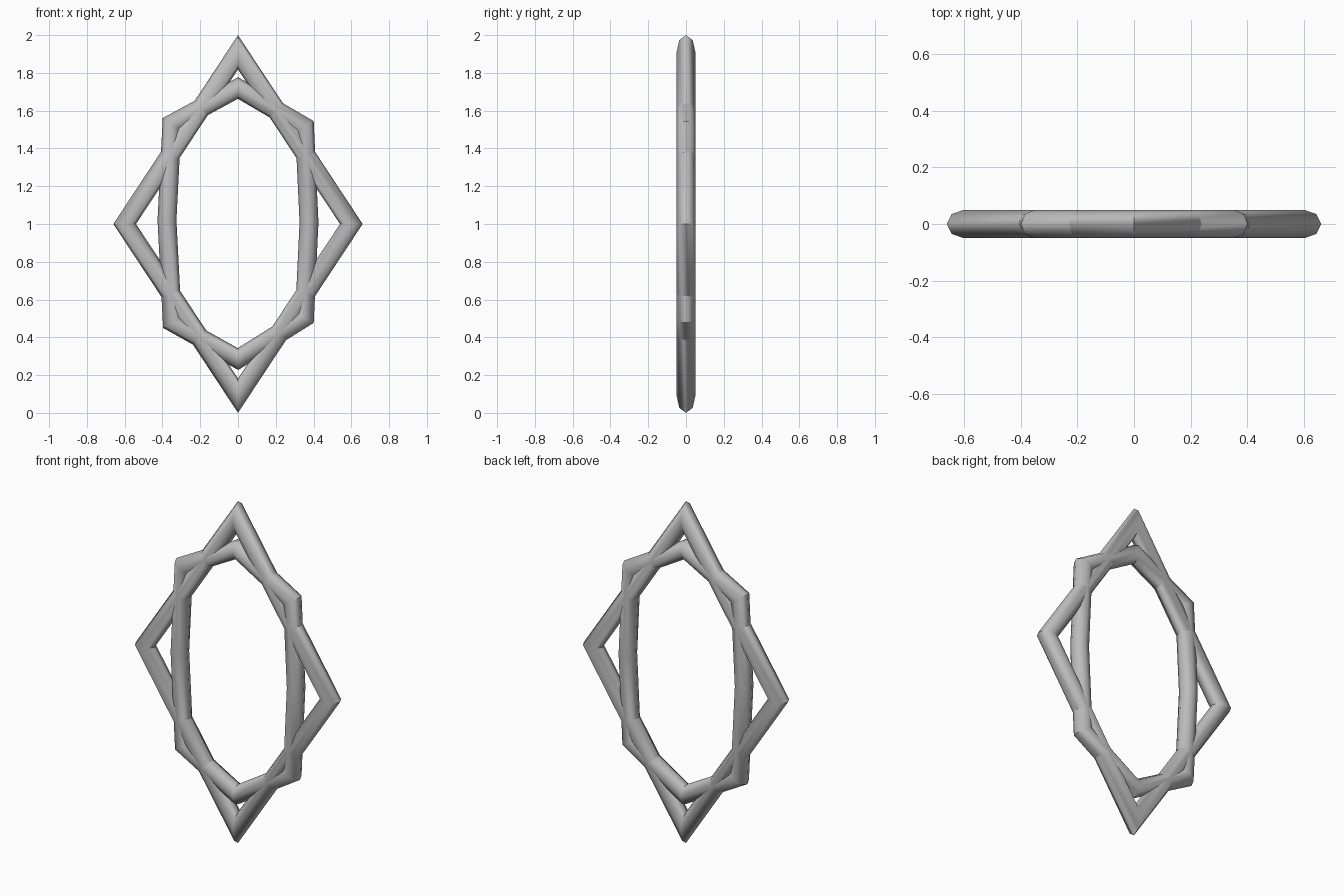
import bpy, bmesh, math
from mathutils import Vector

cube = bpy.data.objects.get("Cube")
if cube:
    bpy.data.objects.remove(cube, do_unlink=True)

RADIUS, SIDES = 0.05, 8

grey = bpy.data.materials.new("plain_grey")
grey.use_nodes = True
colour = (0.5, 0.5, 0.5, 1)
grey.diffuse_color = colour
grey.node_tree.nodes["Principled BSDF"].inputs["Base Color"].default_value = colour


def mitred_ring(name, path):
    """Closed round tube in the XZ plane with mitred corners."""
    points = [Vector((x, 0, z)) for x, z in path]
    bm = bmesh.new()
    rings = []
    for i, p in enumerate(points):
        before = (p - points[i - 1]).normalized()
        after = (points[(i + 1) % len(points)] - p).normalized()
        tangent = (before + after).normalized()
        # path runs clockwise, so this points outward
        outward = Vector((-tangent.z, 0, tangent.x))
        stretch = 1 / tangent.dot(after)
        ring = []
        for k in range(SIDES):
            a = math.tau * k / SIDES
            ring.append(bm.verts.new(p + outward * (RADIUS * stretch * math.cos(a))
                                     + Vector((0, RADIUS * math.sin(a), 0))))
        rings.append(ring)
    for i, ring in enumerate(rings):
        nxt = rings[(i + 1) % len(rings)]
        for k in range(SIDES):
            j = (k + 1) % SIDES
            bm.faces.new((ring[k], ring[j], nxt[j], nxt[k]))
    bmesh.ops.recalc_face_normals(bm, faces=bm.faces)
    mesh = bpy.data.meshes.new(name)
    bm.to_mesh(mesh)
    bm.free()
    mesh.materials.append(grey)
    obj = bpy.data.objects.new(name, mesh)
    bpy.context.collection.objects.link(obj)
    bpy.ops.object.select_all(action='DESELECT')
    obj.select_set(True)
    bpy.context.view_layer.objects.active = obj
    bpy.ops.object.shade_smooth_by_angle(angle=math.radians(50))


# Outer four-pointed frame
mitred_ring("diamond_frame", [(0, 1.909), (0.6, 1), (0, 0.091), (-0.6, 1)])

# Inner eight-sided frame, interlocked with the diamond
mitred_ring("octagon_frame", [
    (0, 1.72), (0.352, 1.515), (0.376, 1.01), (0.352, 0.505),
    (0, 0.285), (-0.348, 0.48), (-0.376, 1.02), (-0.35, 1.53)])
